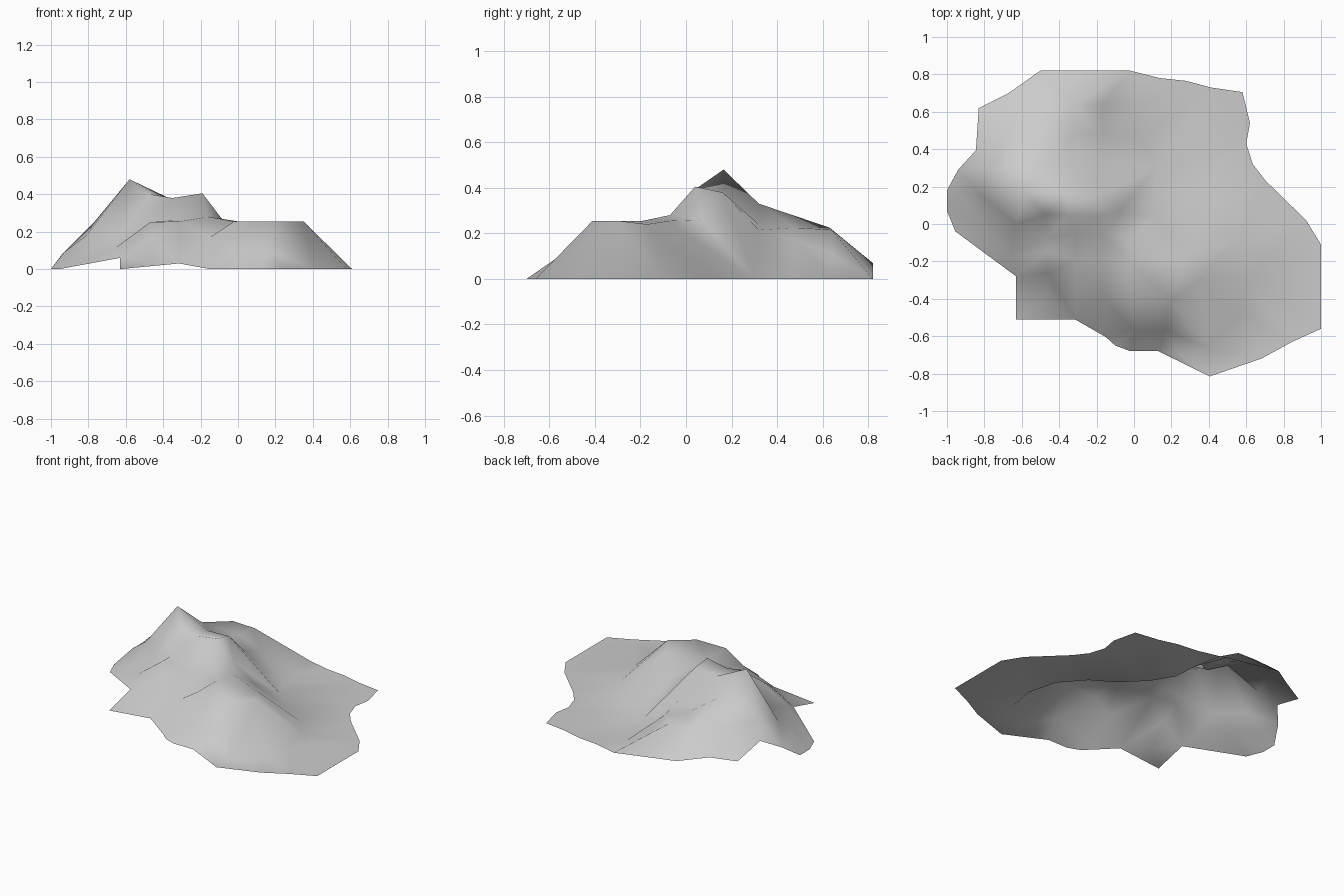
import bpy
from mathutils import Vector
from mathutils.geometry import delaunay_2d_cdt

# Outer rim of the terrain, clockwise from the north-west (x, y, z)
rim = [
    (-.50, .82, .07), (-.02, .82, 0), (.14, .78, 0), (.28, .765, 0), (.41, .73, 0),
    (.58, .705, 0), (.62, .54, 0), (.60, .43, 0), (.635, .32, 0), (.705, .23, 0),
    (.92, .02, 0), (1, -.11, 0), (1, -.56, 0), (.845, -.63, 0), (.68, -.72, 0),
    (.405, -.815, 0), (.13, -.68, 0), (-.02, -.68, 0), (-.10, -.65, 0), (-.15, -.605, 0),
    (-.315, -.51, .03), (-.63, -.51, 0), (-.63, -.28, .06), (-.955, -.04, 0), (-1, .07, 0),
    (-1, .18, 0), (-.94, .29, .08), (-.845, .395, .14), (-.83, .62, .08), (-.67, .70, .095),
]

# Summit ridge with two peaks
summit = [(-.58, .165, .48), (-.47, .05, .40), (-.35, .05, .38), (-.19, .04, .405),
          (-.18, .16, .38)]

# Shoulder running to the north and west
shoulder = [(-.35, .17, .37), (-.50, .32, .33), (-.34, .32, .24), (-.17, .32, .215),
            (-.33, .48, .225), (-.17, .48, .17), (-.48, .63, .225), (-.32, .64, .215),
            (-.17, .64, .11), (-.77, .30, .25), (-.67, .48, .21), (-.81, .15, .18),
            (-.93, .17, .09)]

# Ledge below the peaks on the south side
ledge = [(-.63, .0, .18), (-.80, .0, .09), (-.66, -.17, .11), (-.47, -.07, .25),
         (-.31, -.06, .265), (-.16, -.07, .28), (-.47, -.15, .25), (-.31, -.19, .255),
         (-.16, -.19, .255), (-.46, -.26, .17), (-.15, -.41, .17), (-.48, -.40, .04)]

# Flat plateau to the south-east
plateau = [(-.02, -.19, .255), (-.02, -.41, .255), (.20, -.41, .255), (.35, -.30, .255),
           (.28, -.17, .24), (0, -.07, .255), (.10, .04, .17), (-.08, .07, .26),
           (0, -.57, .09), (.17, -.57, .09)]

# Foot of the slopes, where the flat ground starts
foot = [(.25, -.70, 0), (.40, -.66, 0), (.58, -.48, 0), (.61, -.30, 0), (.56, -.10, 0),
        (.42, .06, 0), (.27, .15, 0), (.12, .30, 0), (.03, .45, 0), (.02, .62, 0)]

# Triangulate inside the rim and lift every point to its height
points = rim + summit + shoulder + ledge + plateau + foot
n = len(rim)
edges = [(i, (i + 1) % n) for i in range(n)]
ridge = [(n + i, n + i + 1) for i in range(len(summit) - 1)]
flat, _, faces, origin, _, _ = delaunay_2d_cdt(
    [Vector(p[:2]) for p in points], edges + ridge, [list(range(n))[::-1]], 1, 1e-5)
verts = [(v.x, v.y, points[o[0]][2] if o else 0) for v, o in zip(flat, origin)]


def face_up(f):
    a, b, c = (flat[i] for i in f[:3])
    return list(f) if (b - a).cross(c - a) > 0 else list(f)[::-1]


mesh = bpy.data.meshes.new("mountain_terrain")
mesh.from_pydata(verts, [], [face_up(f) for f in faces])
mesh.shade_smooth()
mesh.update()
terrain = bpy.data.objects.new("mountain_terrain", mesh)
bpy.context.collection.objects.link(terrain)
